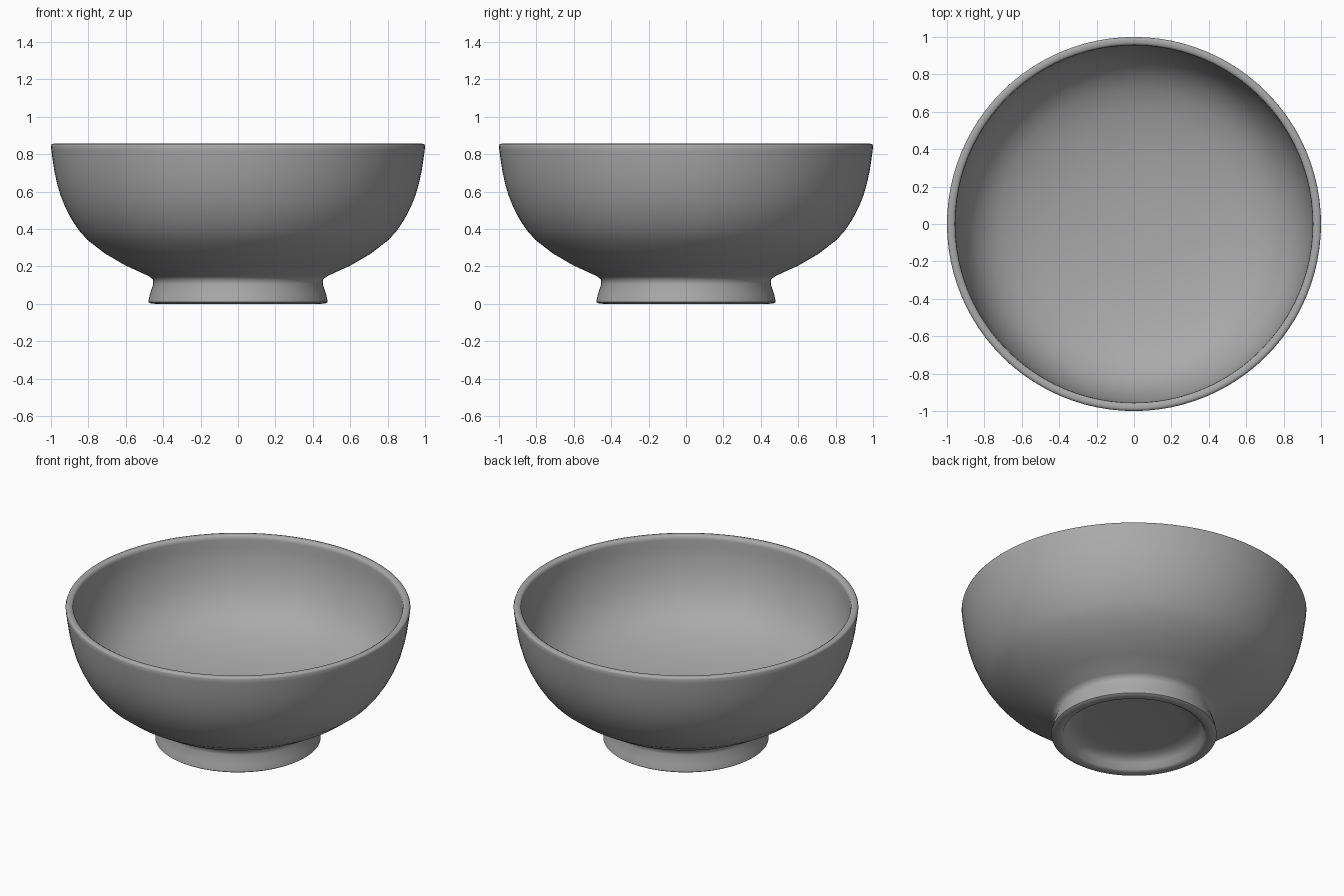
import bpy
import bmesh
from math import radians
from mathutils import Vector

cube = bpy.data.objects.get("Cube")
if cube:
    bpy.data.objects.remove(cube, do_unlink=True)

# Grey glaze
glaze = bpy.data.materials.new("grey_glaze")
glaze.use_nodes = True
grey = (0.4, 0.4, 0.4, 1)
glaze.diffuse_color = grey
glaze.node_tree.nodes["Principled BSDF"].inputs["Base Color"].default_value = grey

# Half section (radius, height): hollow underside and foot ring
foot = [
    (0, 0.08), (0.3, 0.08), (0.36, 0.072), (0.395, 0.045), (0.412, 0.01),
    (0.425, 0.002), (0.445, 0), (0.47, 0.003), (0.48, 0.01), (0.472, 0.05),
    (0.453, 0.105), (0.455, 0.13), (0.477, 0.148),
]
# Outer wall and lip
wall = [
    (0.6, 0.204), (0.71, 0.268), (0.805, 0.341), (0.85, 0.392), (0.89, 0.452),
    (0.923, 0.515), (0.949, 0.58), (0.968, 0.645), (0.982, 0.71),
    (0.991, 0.77), (0.998, 0.82), (1, 0.843), (0.996, 0.853), (0.985, 0.856),
    (0.968, 0.855),
]
# Steep inner wall running into a gently dished floor
inside = [
    (0.957, 0.848), (0.955, 0.83), (0.953, 0.78), (0.945, 0.71), (0.925, 0.63),
    (0.895, 0.55), (0.85, 0.475), (0.79, 0.415), (0.72, 0.37), (0.6, 0.322),
    (0.4, 0.28), (0.2, 0.262), (0, 0.257),
]

# Bowl turned around the z axis
bm = bmesh.new()
verts = [bm.verts.new((r, 0, z)) for r, z in foot + wall + inside]
edges = [bm.edges.new(pair) for pair in zip(verts, verts[1:])]
bmesh.ops.spin(bm, geom=verts + edges, cent=Vector(), axis=(0, 0, 1),
               angle=radians(360), steps=96, use_merge=True)
bmesh.ops.remove_doubles(bm, verts=bm.verts, dist=0.0005)
bmesh.ops.recalc_face_normals(bm, faces=bm.faces)
mesh = bpy.data.meshes.new("bowl")
bm.to_mesh(mesh)
bm.free()
mesh.materials.append(glaze)
bowl = bpy.data.objects.new("bowl", mesh)
bpy.context.collection.objects.link(bowl)

# Smooth finish
bpy.context.view_layer.objects.active = bowl
bowl.select_set(True)
bpy.ops.object.shade_smooth_by_angle(angle=radians(60))
